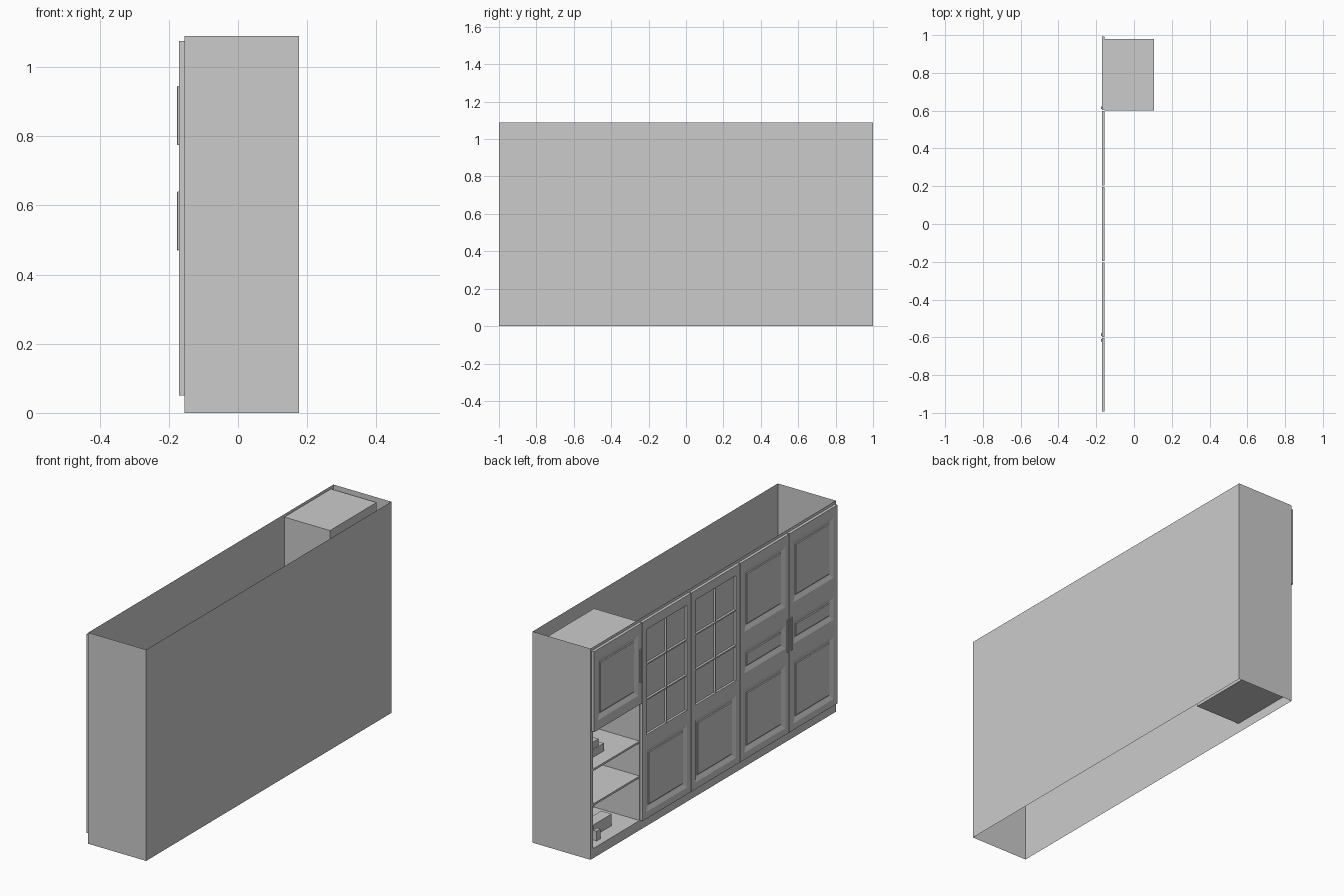
import bpy
import bmesh
from mathutils import Vector

if "Cube" in bpy.data.objects:
    bpy.data.objects.remove(bpy.data.objects["Cube"])

grey = bpy.data.materials.new("plain_grey")
grey.use_nodes = True
grey.diffuse_color = (0.6, 0.6, 0.6, 1)
grey.node_tree.nodes["Principled BSDF"].inputs["Base Color"].default_value = (0.6, 0.6, 0.6, 1)

BACK, FRONT, DOOR = 0.176, -0.155, -0.17
TOP, PLINTH, DOOR_TOP = 1.09, 0.05, 1.075
NICHE_BACK, NICHE_Y = 0.105, (0.6, 0.98)


def finish(name, bm):
    mesh = bpy.data.meshes.new(name)
    bm.to_mesh(mesh)
    bm.free()
    mesh.materials.append(grey)
    obj = bpy.data.objects.new(name, mesh)
    bpy.context.collection.objects.link(obj)
    return obj


def add_box(bm, x, y, z):
    verts = bmesh.ops.create_cube(bm, size=1)["verts"]
    for v in verts:
        v.co = Vector([(r[0] + r[1]) / 2 + c * (r[1] - r[0])
                       for r, c in zip((x, y, z), v.co)])


def box(name, x, y, z):
    bm = bmesh.new()
    add_box(bm, x, y, z)
    return finish(name, bm)


def open_box(name, x, y, z, missing):
    """Thin shell box without the sides whose normals are listed."""
    bm = bmesh.new()
    add_box(bm, x, y, z)
    bm.normal_update()
    gone = [f for f in bm.faces if any(f.normal.dot(Vector(n)) > 0.9 for n in missing)]
    bmesh.ops.delete(bm, geom=gone, context="FACES")
    return finish(name, bm)


# Outer shell, open above and below, and the front wall around the niche
open_box("outer_shell", (FRONT, BACK), (-1, 1), (0, TOP),
         [(0, 0, 1), (0, 0, -1), (-1, 0, 0)])
bm = bmesh.new()
for y, z in (((-1, NICHE_Y[0]), (0, TOP)), ((NICHE_Y[1], 1), (0, TOP)),
             (NICHE_Y, (0, PLINTH)), (NICHE_Y, (DOOR_TOP, TOP))):
    corners = ((y[0], z[0]), (y[0], z[1]), (y[1], z[1]), (y[1], z[0]))
    bm.faces.new([bm.verts.new((FRONT, a, b)) for a, b in corners])
finish("front_wall", bm)

# Niche and its shelves
open_box("niche", (FRONT, NICHE_BACK), NICHE_Y, (PLINTH, DOOR_TOP), [(-1, 0, 0)])
for name, z in (("lower", 0.28), ("middle", 0.46), ("upper", 0.67)):
    box(name + "_shelf", (FRONT, NICHE_BACK), NICHE_Y, (z - 0.01, z))

# Things kept on the shelves
box("storage_box", (-0.08, -0.02), (0.72, 0.87), (PLINTH, 0.11))
box("small_upright_box", (-0.12, -0.10), (0.87, 0.90), (PLINTH, 0.10))
box("lower_book", (-0.08, -0.03), (0.785, 0.90), (0.46, 0.5))
box("upper_book", (-0.075, -0.04), (0.82, 0.90), (0.5, 0.535))


def door(name, y, z, panels, panes=None):
    """Slab door; panels are moulded recesses, panes a divided window."""
    gap, stile = 0.003, 0.03
    y0, y1 = y[0] + gap, y[1] - gap
    left, right = y0 + stile, y1 - stile
    bm = bmesh.new()
    add_box(bm, (DOOR, FRONT), (y0, y1), z)
    cells = [((left, right), p) for p in panels]
    bars = []
    if panes:
        bottom, top, rows = panes
        step, mid = (top - bottom) / rows, (left + right) / 2
        for i in range(rows):
            for cols in ((left, mid), (mid, right)):
                bars.append((cols, (bottom + i * step, bottom + (i + 1) * step)))
    # Cut the slab along every cell edge
    for axis in (0, 1):
        normal = (0, 0, 1) if axis else (0, 1, 0)
        for cut in sorted({round(e, 5) for c in cells + bars for e in c[axis]}):
            co = (0, 0, cut) if axis else (0, cut, 0)
            bmesh.ops.bisect_plane(bm, geom=bm.verts[:] + bm.edges[:] + bm.faces[:],
                                   plane_co=co, plane_no=normal)
    bm.normal_update()

    def front_faces(regions):
        found = []
        for f in bm.faces:
            c = f.calc_center_median()
            if f.normal.x < -0.9 and any(a[0] < c.y < a[1] and b[0] < c.z < b[1]
                                         for a, b in regions):
                found.append(f)
        return found

    # Window panes sink between narrow glazing bars
    if bars:
        glass = front_faces(bars)
        bmesh.ops.inset_individual(bm, faces=glass, thickness=0.005, depth=0)
        bmesh.ops.inset_individual(bm, faces=glass, thickness=0.004, depth=-0.008)
    # Panels get a sloped moulding, a groove and a slightly raised field
    for region in cells:
        faces = front_faces([region])
        for width, depth in ((0.022, -0.009), (0.004, 0), (0.004, 0.003)):
            bmesh.ops.inset_region(bm, faces=faces, thickness=width, depth=depth,
                                   use_even_offset=True)
    return finish(name, bm)


# Doors, from the niche end to the far end
HIGH, MID, LOW = (0.71, 1.025), (0.495, 0.615), (0.085, 0.41)
door("niche_door", (0.6, 0.995), (0.66, DOOR_TOP), [HIGH])
for i, y in enumerate((0.2, -0.2)):
    door(f"glazed_door_{i + 1}", (y, y + 0.4), (PLINTH, DOOR_TOP), [LOW], (0.48, 1.03, 3))
for i, y in enumerate((-0.6, -0.995)):
    door(f"panel_door_{i + 1}", (y, -0.6 + 0.4 * (1 - i)), (PLINTH, DOOR_TOP), [HIGH, MID, LOW])

# Upright pull handles
for name, y, z in (("niche_handle", 0.615, 0.775),
                   ("left_pair_handle", -0.585, 0.47),
                   ("right_pair_handle", -0.615, 0.47)):
    handle = box(name, (DOOR - 0.006, DOOR), (y - 0.007, y + 0.007), (z, z + 0.17))
    bevel = handle.modifiers.new("rounded_edges", "BEVEL")
    bevel.width = 0.002
    bevel.segments = 2
